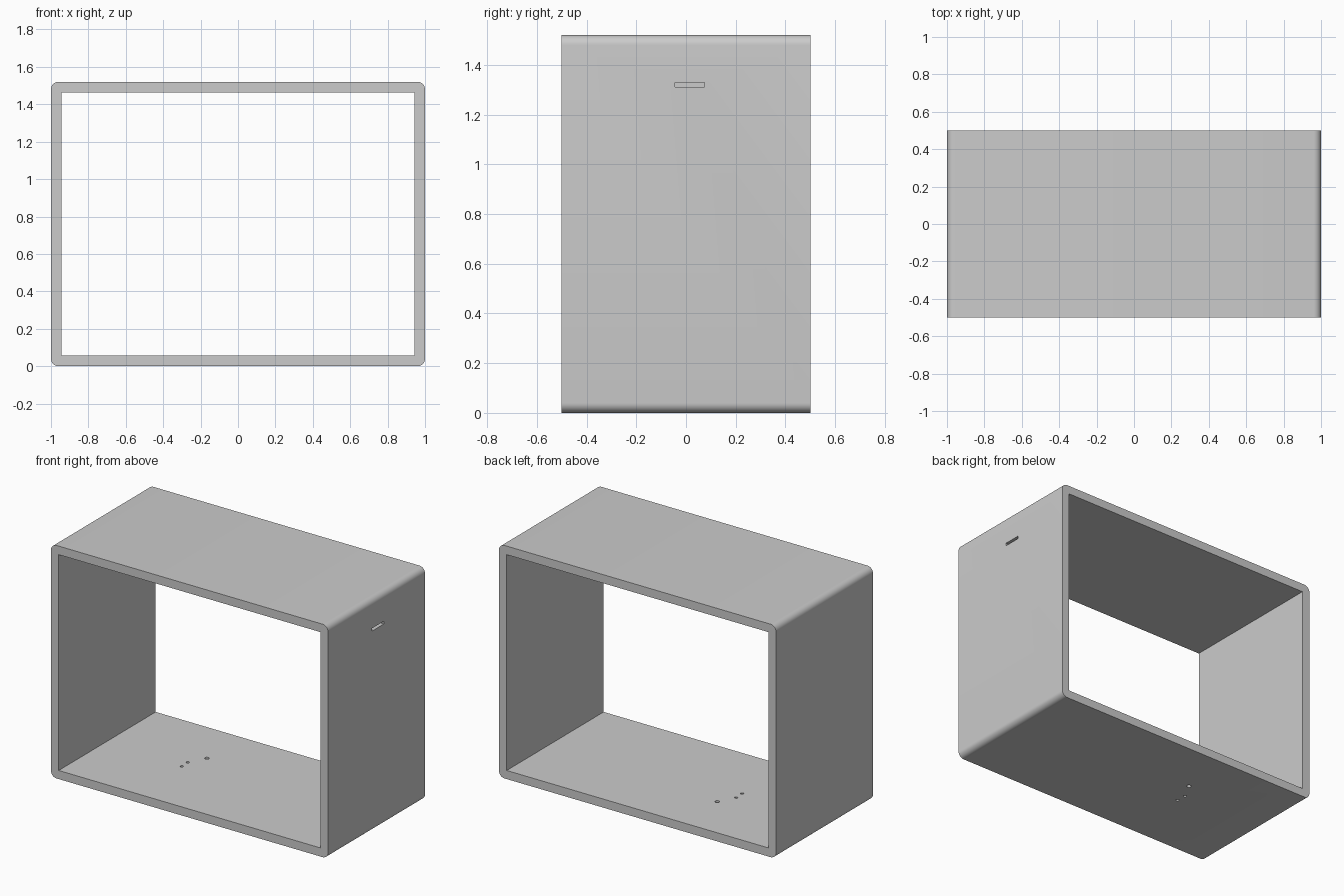
import bpy, bmesh, math

if "Cube" in bpy.data.objects:
    bpy.data.objects.remove(bpy.data.objects["Cube"])

W, D, H = 1.0, 0.5, 1.52   # half width, half depth, height
T, R = 0.056, 0.04         # wall thickness, outer corner radius


def make_object(name, bm):
    bmesh.ops.recalc_face_normals(bm, faces=bm.faces)
    mesh = bpy.data.meshes.new(name)
    bm.to_mesh(mesh)
    bm.free()
    ob = bpy.data.objects.new(name, mesh)
    bpy.context.collection.objects.link(ob)
    return ob


def prism(name, points, y0, y1):
    bm = bmesh.new()
    face = bm.faces.new([bm.verts.new((x, y0, z)) for x, z in points])
    ext = bmesh.ops.extrude_face_region(bm, geom=[face])
    verts = [v for v in ext["geom"] if isinstance(v, bmesh.types.BMVert)]
    bmesh.ops.translate(bm, verts=verts, vec=(0, y1 - y0, 0))
    return make_object(name, bm)


def rect(x0, x1, z0, z1):
    return [(x0, z0), (x1, z0), (x1, z1), (x0, z1)]


def cylinder(name, x, y, z, radius, depth):
    bm = bmesh.new()
    bmesh.ops.create_cone(bm, cap_ends=True, segments=24, radius1=radius,
                          radius2=radius, depth=depth)
    bmesh.ops.translate(bm, verts=bm.verts, vec=(x, y, z))
    return make_object(name, bm)


# Outer casing with rounded corners
outline = []
corners = [(W - R, R, -90), (W - R, H - R, 0), (R - W, H - R, 90), (R - W, R, 180)]
for cx, cz, start in corners:
    for i in range(9):
        a = math.radians(start + 90 * i / 8)
        outline.append((cx + R * math.cos(a), cz + R * math.sin(a)))
casing = prism("open_casing", outline, -D, D)

# Cutters: opening, side slot, three floor holes
cutters = [
    prism("opening_cutter", rect(T - W, W - T, T, H - T), -D - 0.1, D + 0.1),
    prism("side_slot_cutter", rect(W - 0.1, W + 0.1, 1.312, 1.33), -0.045, 0.075),
]
for i, (x, y, r) in enumerate([(-0.381, -0.035, 0.010), (-0.385, 0.032, 0.010),
                               (-0.325, 0.143, 0.014)]):
    cutters.append(cylinder(f"floor_hole_cutter_{i + 1}", x, y, T / 2, r, 0.2))

bpy.context.view_layer.objects.active = casing
casing.select_set(True)
for cutter in cutters:
    mod = casing.modifiers.new(cutter.name, "BOOLEAN")
    mod.operation = "DIFFERENCE"
    mod.solver = "EXACT"
    mod.object = cutter
    bpy.ops.object.modifier_apply(modifier=mod.name)
    bpy.data.objects.remove(cutter, do_unlink=True)

bpy.ops.object.shade_smooth_by_angle(angle=math.radians(30))
